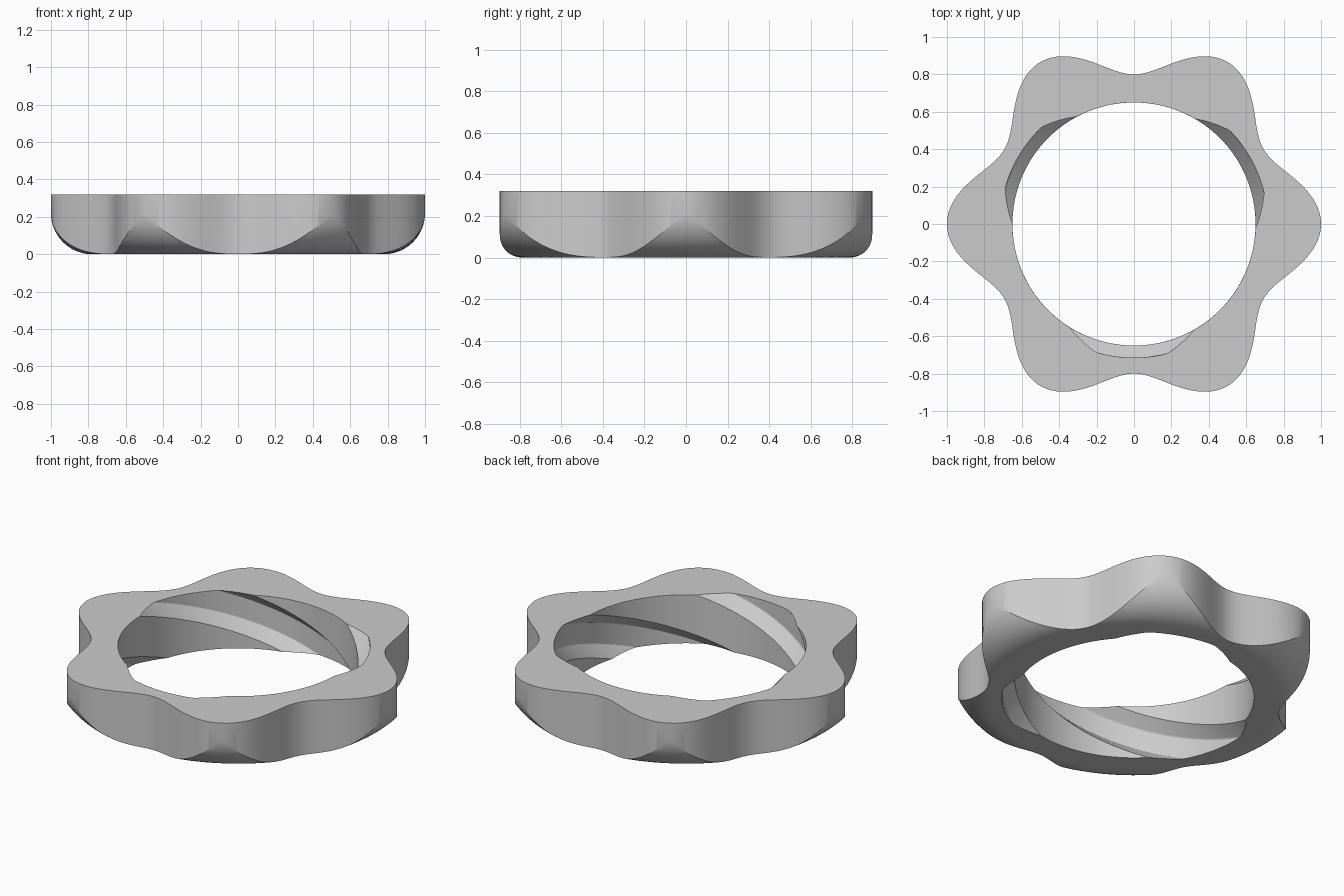
import bpy, bmesh
from math import sin, cos, asin, radians, pi

cube = bpy.data.objects.get("Cube")
if cube:
    bpy.data.objects.remove(cube, do_unlink=True)

N = 360            # one column per degree
HEIGHT = 0.32
FILLET = 0.22      # rounded lower edge
FLAT_R = 0.78      # where the flat underside ends
BORE, ROOT = 0.65, 0.715
TWIST = 77         # degrees the thread turns over the height
TWIST_ROWS = 22
FILLET_ROWS = 12


def grip_radius(i):
    """Six rounded lobes."""
    return 0.9 + 0.1 * cos(6 * radians(i))


def thread_radius(i):
    """Three trapezoid grooves cut into the bore."""
    a = abs((i - 29) % 120 if (i - 29) % 120 < 60 else (i - 29) % 120 - 120)
    depth = min(1, max(0, (31 - a) / 15.5))
    return BORE + (ROOT - BORE) * depth


bm = bmesh.new()


def ring(radius, height, turn=0):
    verts = []
    for i in range(N):
        a = radians(i - turn)
        r = radius(i)
        verts.append(bm.verts.new((r * cos(a), r * sin(a), height(i))))
    return verts


# Threaded bore: the grooved section twisted from top to bottom
rings = []
for k in range(TWIST_ROWS + 1):
    t = k / TWIST_ROWS
    rings.append(ring(thread_radius, lambda i: HEIGHT * (1 - t), TWIST * t))
bore_top = rings[0]
bore_bottom = [rings[-1][(j + TWIST) % N] for j in range(N)]

# Rounded underside up to the lobed side wall
outer = []
for k in range(FILLET_ROWS + 1):
    def arc(i):
        return asin((grip_radius(i) - FLAT_R) / FILLET * 0.99999) * k / FILLET_ROWS
    outer.append(ring(lambda i: FLAT_R + FILLET * sin(arc(i)),
                      lambda i: FILLET * (1 - cos(arc(i)))))
outer.append(ring(grip_radius, lambda i: HEIGHT))


def bridge(a, b):
    for i in range(N):
        j = (i + 1) % N
        bm.faces.new((a[i], a[j], b[j], b[i]))


for a, b in zip(rings, rings[1:]):
    bridge(a, b)
bridge(bore_bottom, outer[0])
for a, b in zip(outer, outer[1:]):
    bridge(a, b)
bridge(outer[-1], bore_top)
bmesh.ops.recalc_face_normals(bm, faces=bm.faces)

mesh = bpy.data.meshes.new("threaded_grip_ring")
bm.to_mesh(mesh)
bm.free()
grip = bpy.data.objects.new("threaded_grip_ring", mesh)
bpy.context.collection.objects.link(grip)

# Plain grey plastic
mat = bpy.data.materials.new("light_grey")
mat.use_nodes = True
grey = (0.6, 0.6, 0.6, 1)
mat.diffuse_color = grey
mat.node_tree.nodes["Principled BSDF"].inputs["Base Color"].default_value = grey
mesh.materials.append(mat)

bpy.ops.object.select_all(action="DESELECT")
grip.select_set(True)
bpy.context.view_layer.objects.active = grip
bpy.ops.object.shade_smooth_by_angle(angle=radians(25))
